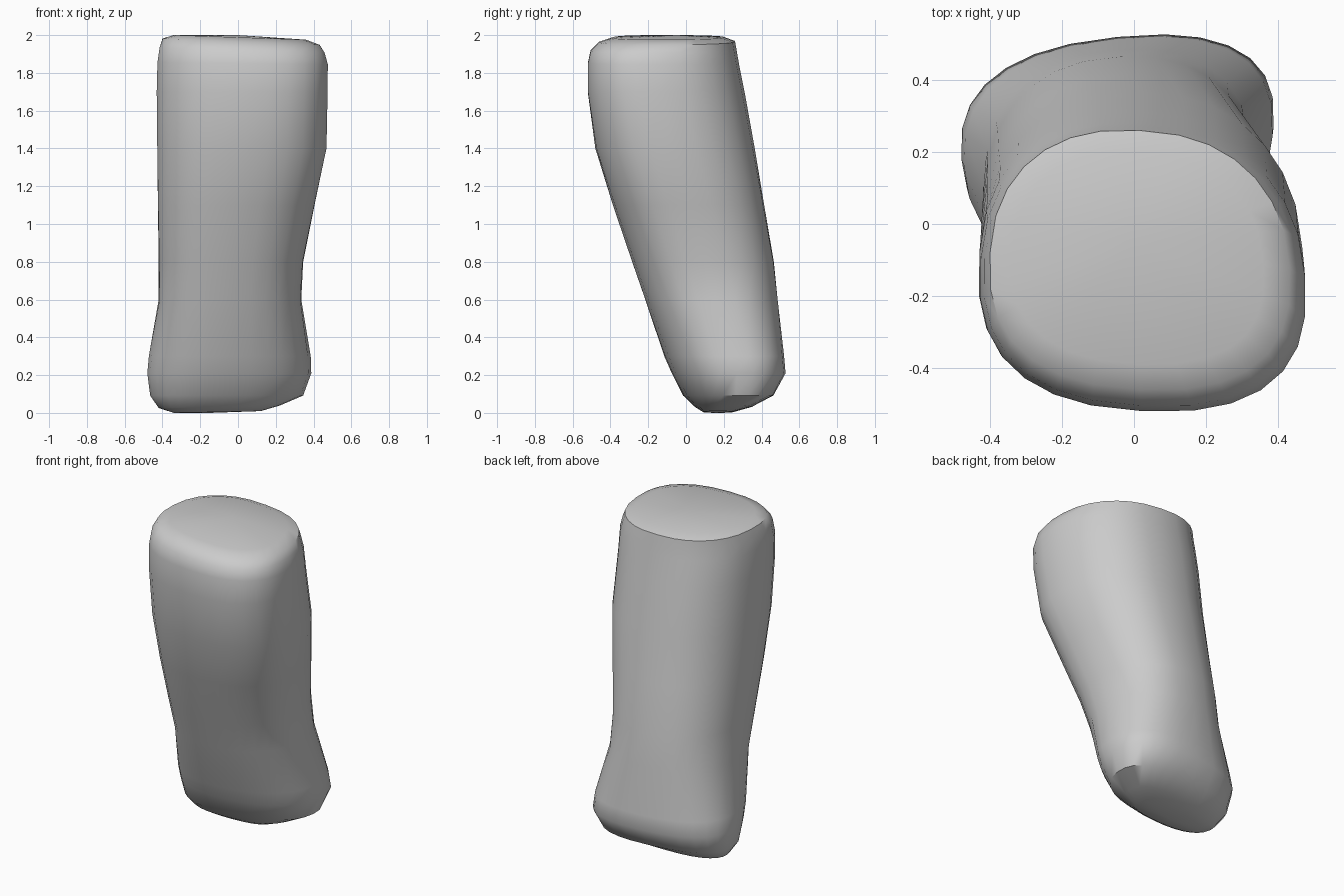
import bpy, bmesh
from math import cos, sin, pi, copysign

SEGMENTS = 28

# cross-sections: z, x min, x max, y min, y max, skew of y along x, tilt of z along x, narrowing to the back
SECTIONS = [
    (0.005, -0.34, 0.12, 0.09, 0.25, 0.0, 0.02, 0.0),
    (0.032, -0.42, 0.22, 0.05, 0.35, 0.05, 0.02, -0.05),
    (0.092, -0.465, 0.345, -0.01, 0.455, 0.1, 0.0, -0.07),
    (0.21, -0.48, 0.388, -0.07, 0.52, 0.1, 0.0, -0.07),
    (0.30, -0.472, 0.385, -0.11, 0.513, 0.1, 0.0, -0.06),
    (0.60, -0.42, 0.335, -0.215, 0.485, 0.07, 0.0, 0.03),
    (0.80, -0.42, 0.345, -0.285, 0.465, 0.05, 0.0, 0.06),
    (1.10, -0.424, 0.405, -0.387, 0.414, 0.02, 0.0, 0.08),
    (1.40, -0.427, 0.468, -0.48, 0.364, -0.02, 0.0, 0.1),
    (1.70, -0.43, 0.474, -0.52, 0.31, -0.05, 0.0, 0.1),
    (1.85, -0.426, 0.475, -0.52, 0.28, -0.05, -0.01, 0.1),
    (1.92, -0.415, 0.458, -0.505, 0.268, -0.05, -0.03, 0.1),
    (1.965, -0.40, 0.432, -0.46, 0.26, -0.05, -0.04, 0.08),
    (1.988, -0.34, 0.36, -0.39, 0.20, -0.05, -0.035, 0.08),
]


def power(v, e):
    return copysign(abs(v) ** e, v)


def ring(bm, z, x0, x1, y0, y1, skew, tilt, taper):
    cx, cy = (x0 + x1) / 2, (y0 + y1) / 2
    verts = []
    for i in range(SEGMENTS):
        a = 2 * pi * i / SEGMENTS
        dx = (x1 - x0) / 2 * power(cos(a), 2 / 2.4) * (1 - taper * sin(a))
        dy = (y1 - y0) / 2 * power(sin(a), 2 / 2.4)
        verts.append(bm.verts.new((cx + dx, cy + dy + skew * dx, z + tilt * dx)))
    return verts


# leaning stump body lofted through the sections
bm = bmesh.new()
rings = [ring(bm, *s) for s in SECTIONS]
for lo, hi in zip(rings, rings[1:]):
    for i in range(SEGMENTS):
        j = (i + 1) % SEGMENTS
        bm.faces.new((lo[i], lo[j], hi[j], hi[i]))

# gently domed ends
for loop, tip in ((rings[0], (-0.15, 0.16, 0.0)), (rings[-1], (0.0, -0.05, 2.0))):
    c = bm.verts.new(tip)
    for i in range(SEGMENTS):
        bm.faces.new((loop[i], loop[(i + 1) % SEGMENTS], c))
bmesh.ops.recalc_face_normals(bm, faces=bm.faces)

mesh = bpy.data.meshes.new("leaning_stump")
bm.to_mesh(mesh)
bm.free()
body = bpy.data.objects.new("leaning_stump", mesh)
bpy.context.collection.objects.link(body)
bpy.context.view_layer.objects.active = body
body.select_set(True)
bpy.ops.object.shade_smooth_by_angle(angle=0.75)
